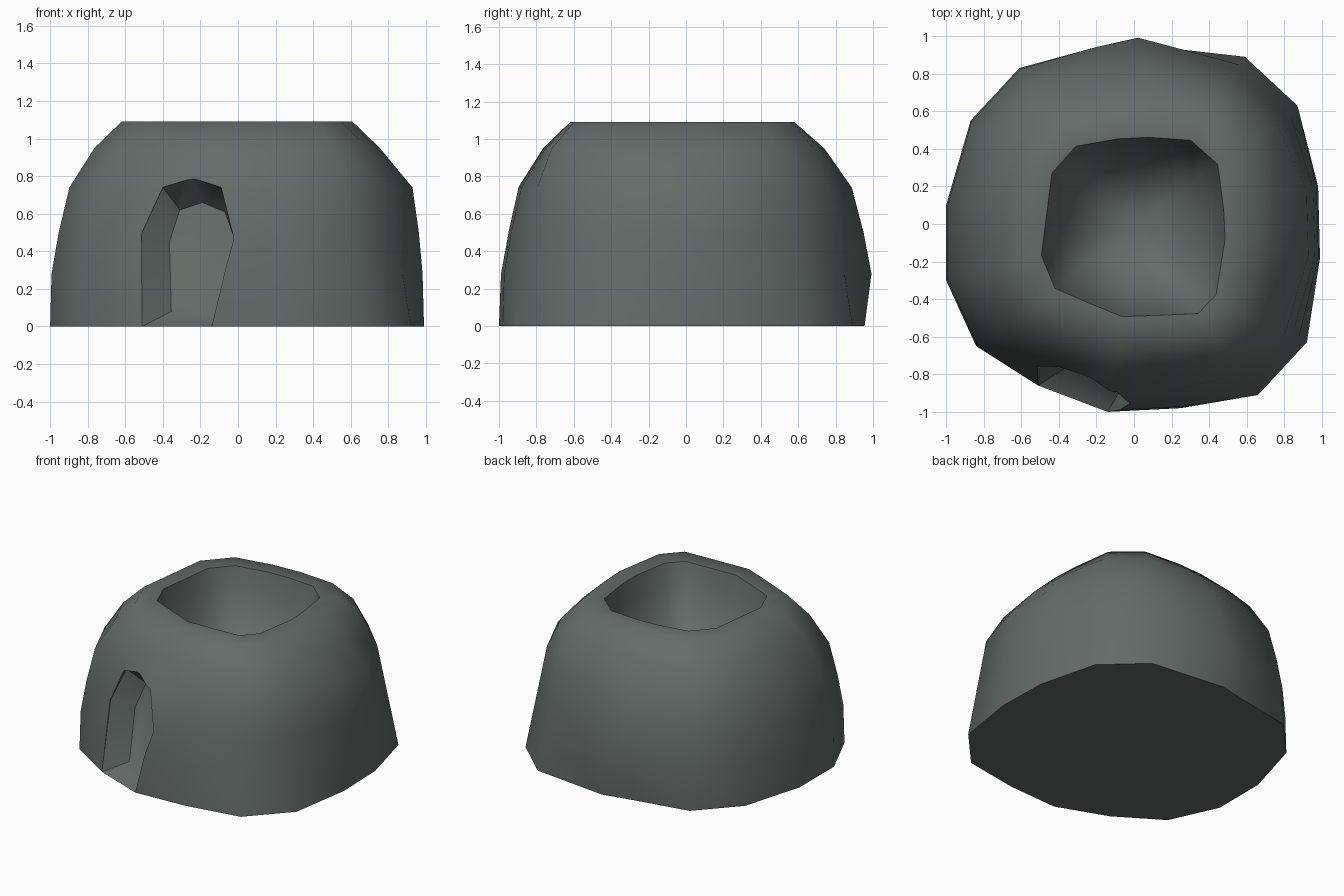
import bpy, bmesh, math
from mathutils import Vector

if "Cube" in bpy.data.objects:
    bpy.data.objects.remove(bpy.data.objects["Cube"])

stone = bpy.data.materials.new("grey_green_stone")
stone.diffuse_color = (0.125, 0.148, 0.138, 1)
stone.use_nodes = True
stone.node_tree.nodes["Principled BSDF"].inputs["Base Color"].default_value = stone.diffuse_color

# Plan outlines: widest outline and flat top rim, matched corner by corner
BASE = [(.02, 1), (.59, .89), (.87, .63), (.98, .2), (.99, -.18), (.92, -.63),
        (.66, -.91), (.25, -.98), (-.14, -1), (-.51, -.86), (-.84, -.65),
        (-1, -.3), (-1, .1), (-.87, .55), (-.61, .83), (-.2, .95)]
RIM = [(.1, .58), (.38, .56), (.56, .4), (.6, .1), (.61, -.1), (.55, -.47),
       (.43, -.6), (.2, -.61), (-.08, -.62), (-.3, -.53), (-.53, -.43),
       (-.62, -.21), (-.58, .1), (-.55, .34), (-.39, .52), (-.11, .57)]
# Outer wall: height, blend from widest outline to rim
WALL = [(0, 0), (.28, .02), (.5, .12), (.74, .27), (.95, .62), (1.09, 1)]
# Bowl inside: height, scale of the rim outline
BOWL = [(1.09, .795), (.95, .74), (.8, .64), (.68, .49), (.6, .31), (.57, .14)]
# Corners that slope back in a straighter line
LEAN = {1: .46, 2: .5, 5: .42, 6: .5, 9: .48}


def wall_ring(z, f):
    pts = []
    for i, (b, r) in enumerate(zip(BASE, RIM)):
        g = max(f, LEAN.get(i, 0) * z)
        if i in (3, 4) and .3 < z < .9:      # right side stays fuller
            g *= .6
        p = Vector(b).lerp(Vector(r), min(g, 1))
        if z == 0 and i in (0, 15):          # back tucks in at the ground
            p.y *= .955
        pts.append((p.x, p.y, z))
    return pts


def loft(name, rings):
    bm = bmesh.new()
    vs = [[bm.verts.new(p) for p in r] for r in rings]
    n = len(vs[0])
    for a, b in zip(vs, vs[1:]):
        for i in range(n):
            j = (i + 1) % n
            bm.faces.new((a[i], a[j], b[j], b[i]))
    bm.faces.new(vs[0])
    bm.faces.new(vs[-1])
    bmesh.ops.recalc_face_normals(bm, faces=bm.faces)
    me = bpy.data.meshes.new(name)
    bm.to_mesh(me)
    bm.free()
    me.materials.append(stone)
    ob = bpy.data.objects.new(name, me)
    bpy.context.collection.objects.link(ob)
    return ob


# Hut body: up the outside, across the rim, down into the bowl
body = loft("hut_body", [wall_ring(z, f) for z, f in WALL] +
            [[(x * s, y * s, z) for x, y in RIM] for z, s in BOWL])

# Arched doorway recess, narrowing inward
FRONT = [(-.51, -.86, 0), (-.515, -.75, .49), (-.4, -.73, .74), (-.24, -.82, .79),
         (-.09, -.89, .74), (-.025, -.97, .48), (-.14, -1, 0)]
BACK = [(-.355, -.76, .08), (-.365, -.68, .45), (-.31, -.63, .62), (-.19, -.68, .66),
        (-.07, -.74, .61), (-.01, -.84, .44), (-.07, -.88, .08)]
ahead = [(x, y - .3, z - (.15 if z == 0 else 0)) for x, y, z in FRONT]
cutter = loft("door_cutter", [ahead, FRONT, BACK])
cutter.hide_render = True

mod = body.modifiers.new("doorway", 'BOOLEAN')
mod.operation = 'DIFFERENCE'
mod.solver = 'EXACT'
mod.object = cutter
bpy.context.view_layer.objects.active = body
body.select_set(True)
bpy.ops.object.modifier_apply(modifier=mod.name)
bpy.data.objects.remove(cutter)
bpy.ops.object.shade_smooth_by_angle(angle=math.radians(50))
